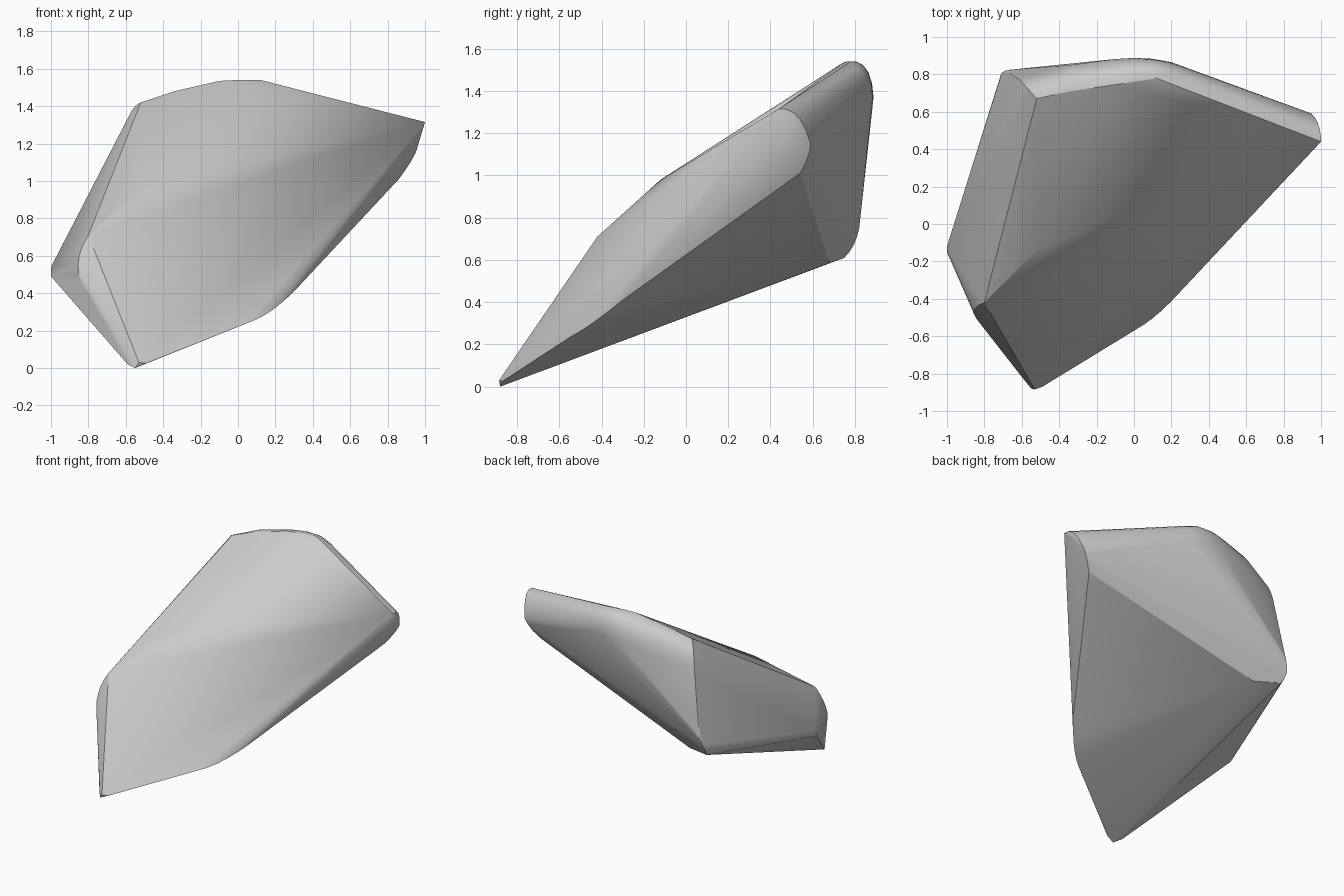
import bpy, bmesh, math
from mathutils import Vector

if "Cube" in bpy.data.objects:
    bpy.data.objects.remove(bpy.data.objects["Cube"])


def arc(a, c, b, n=5):
    """Rounded edge section from a to b, bulging toward corner c."""
    a, c, b = Vector(a), Vector(c), Vector(b)
    return [a * (1 - t) ** 2 + c * 2 * t * (1 - t) + b * t * t
            for t in (i / n for i in range(n + 1))]


points = []

# rounded back top rim, section by section from left to right
points += arc((-.52, .67, 1.42), (-.59, .75, 1.39), (-.61, .77, 1.24))
points += arc((-.34, .71, 1.48), (-.34, .83, 1.50), (-.34, .85, 1.31))
points += arc((-.10, .745, 1.535), (-.10, .87, 1.54), (-.10, .882, 1.36))
points += arc((.0, .76, 1.54), (.0, .88, 1.56), (.0, .888, 1.37))
points += arc((.12, .78, 1.54), (.12, .88, 1.54), (.10, .883, 1.37))
points += arc((.20, .765, 1.515), (.20, .86, 1.52), (.20, .865, 1.36))

# rounded cap at the right tip
points += arc((1.0, .44, 1.315), (1.0, .54, 1.33), (.95, .59, 1.15))
points += arc((.95, .59, 1.15), (.92, .59, 1.09), (.86, .54, 1.01), 3)

# lower right edge
points += arc((.05, -.54, .24), (.17, -.46, .28), (.30, -.30, .41))

# bottom tip
points += [(-.55, -.88, 0), (-.53, -.885, .03), (-.49, -.87, .025), (-.59, -.83, .02)]

# front left corner and the crease above it
points += arc((-.80, -.42, .71), (-.885, -.45, .58), (-.84, -.51, .46))
points += [(-.50, -.12, .98)]

# left edge
points += [(-1, -.12, .54), (-1, -.15, .49)]

# lower back left corner
points += arc((-.70, .75, .61), (-.74, .82, .68), (-.66, .825, .80))
points += [(-.51, .68, .585)]

# stone body is the skin over these rims
bm = bmesh.new()
for p in points:
    bm.verts.new(p)
bmesh.ops.remove_doubles(bm, verts=bm.verts, dist=0.002)
bmesh.ops.convex_hull(bm, input=bm.verts)
bmesh.ops.delete(bm, geom=[v for v in bm.verts if not v.link_faces], context='VERTS')
bmesh.ops.recalc_face_normals(bm, faces=bm.faces)
mesh = bpy.data.meshes.new("stone")
bm.to_mesh(mesh)
bm.free()
stone = bpy.data.objects.new("stone", mesh)
bpy.context.collection.objects.link(stone)
bpy.context.view_layer.objects.active = stone
stone.select_set(True)
bpy.ops.object.shade_smooth_by_angle(angle=math.radians(25))
